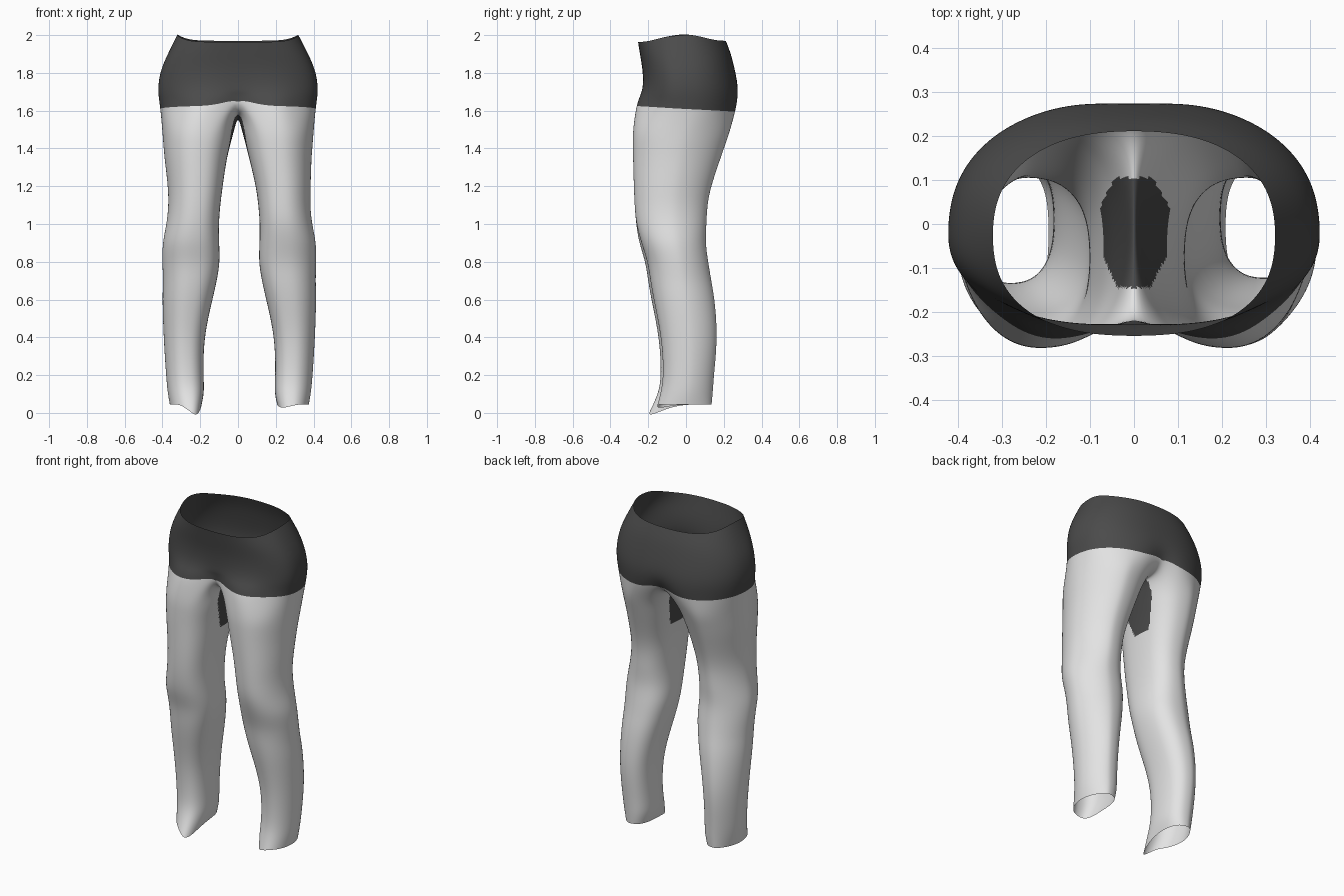
import bpy, bmesh, math

cube = bpy.data.objects.get("Cube")
if cube:
    bpy.data.objects.remove(cube, do_unlink=True)


def material(name, grey):
    mat = bpy.data.materials.new(name)
    mat.use_nodes = True
    colour = (grey, grey, grey, 1)
    mat.diffuse_color = colour
    mat.node_tree.nodes["Principled BSDF"].inputs["Base Color"].default_value = colour
    return mat


HIP_SIDES, LEG_SIDES = 32, 24
HALF = HIP_SIDES // 2
SEAM = LEG_SIDES - HALF
DARK, LIGHT = 0, 1

# hips: height, half width, front, back
HIPS = [(1.97, .322, -.255, .212), (1.9, .374, -.245, .24), (1.82, .41, -.232, .26),
        (1.74, .425, -.232, .278), (1.68, .424, -.245, .285), (1.62, .414, -.262, .28)]

# legs: height, inner x, outer x, front, back
LEGS = [(1.5, .018, .403, -.284, .238), (1.42, .04, .397, -.284, .21),
        (1.34, .06, .39, -.282, .182), (1.2, .087, .379, -.278, .134),
        (1.1, .1, .376, -.274, .114), (1, .108, .386, -.266, .11),
        (.9, .106, .409, -.25, .104), (.8, .101, .409, -.216, .119),
        (.7, .118, .405, -.202, .135), (.6, .141, .409, -.185, .154),
        (.4, .188, .402, -.142, .169), (.2, .19, .389, -.131, .149),
        (.11, .184, .381, -.146, .143), (.045, .2, .369, -.162, .137)]


def rounded(v, power):
    return math.copysign(abs(v) ** power, v)


def hip_point(row, i):
    z, w, front, back = HIPS[row]
    a = math.tau * i / HIP_SIDES
    s, c = math.sin(a), math.cos(a)
    low = row / (len(HIPS) - 1)
    power = .82 + .12 * low if c > 0 else .86
    x = w * rounded(s, power)
    # widest line lies a little forward of the middle
    middle = -.025
    y = middle + rounded(c, power) * ((front - middle) if c > 0 else (middle - back))
    centre = math.exp(-(x / .08) ** 2)
    # hollow between the thighs and at the seat, swelling over each thigh
    if c > 0:
        y += low ** 4 * (.055 * centre - .03 * math.exp(-((abs(x) - .22) / .09) ** 2))
    else:
        y -= low ** 4 * .03 * centre
    if row == 0:
        z += .035 * abs(s) ** 6 - .006 * (c > 0)
    z += low ** 5 * (.023 * c + .045 * centre)
    return x, y, z


def leg_point(row, k, side):
    z, inner, outer, front, back = LEGS[row]
    # left shin sits slightly further back
    if side > 0 and z < 1:
        front += .012
    a = math.radians(-30) + math.tau * k / LEG_SIDES
    s, c = math.sin(a), math.cos(a)
    # squarer on the inside, rounder outside, most of all towards the back
    power = .8 if s < 0 else 1 if c > 0 else 1.18
    x = side * ((inner + outer) / 2 + (outer - inner) / 2 * rounded(s, power))
    y = (front + back) / 2 - (back - front) / 2 * rounded(c, power)
    x += .007 * (z < 1.3)
    # hem dips to a point at the front inner corner
    if row == len(LEGS) - 1:
        tip = max(0, math.cos(a + math.radians(35))) ** 5
        z -= tip * (.056 if side < 0 else .018)
        y -= tip * (.05 if side < 0 else .008)
    return x, y, z


bm = bmesh.new()


def strip(upper, lower, colour):
    count = len(upper)
    for k in range(count):
        n = (k + 1) % count
        face = bm.faces.new((upper[k], lower[k], lower[n], upper[n]))
        face.material_index = colour


# Hips
rings = [[bm.verts.new(hip_point(r, i)) for i in range(HIP_SIDES)] for r in range(len(HIPS))]
for upper, lower in zip(rings, rings[1:]):
    strip(upper, lower, DARK)
waist_base = rings[-1]

# Crotch seam, from back to front
start, end = waist_base[HALF].co, waist_base[0].co
seam = []
for j in range(1, SEAM):
    t = j / SEAM
    co = start.lerp(end, t)
    co.z -= .09 * math.sin(math.pi * t) ** .6
    seam.append(bm.verts.new(co))

# Legs
for side in (1, -1):
    upper = [waist_base[side * k % HIP_SIDES] for k in range(HALF + 1)] + seam
    for r in range(len(LEGS)):
        lower = [bm.verts.new(leg_point(r, k, side)) for k in range(LEG_SIDES)]
        strip(upper, lower, LIGHT)
        upper = lower

bmesh.ops.recalc_face_normals(bm, faces=bm.faces)
mesh = bpy.data.meshes.new("trousers")
bm.to_mesh(mesh)
bm.free()
mesh.materials.append(material("dark grey", .07))
mesh.materials.append(material("light grey", .77))
trousers = bpy.data.objects.new("trousers", mesh)
bpy.context.collection.objects.link(trousers)
bpy.context.view_layer.objects.active = trousers
trousers.select_set(True)
smooth = trousers.modifiers.new("smooth", "SUBSURF")
smooth.levels = smooth.render_levels = 3
bpy.ops.object.modifier_apply(modifier="smooth")
mesh.shade_smooth()

# Dark gusset on the inner thighs, narrowing downwards
for face in mesh.polygons:
    x, y, z = face.center
    half_width = .125 - .36 * max(0, 1.48 - z)
    if abs(x) < .09 and 1.28 < z < 1.63 and abs(y + .02) < half_width:
        face.material_index = DARK
